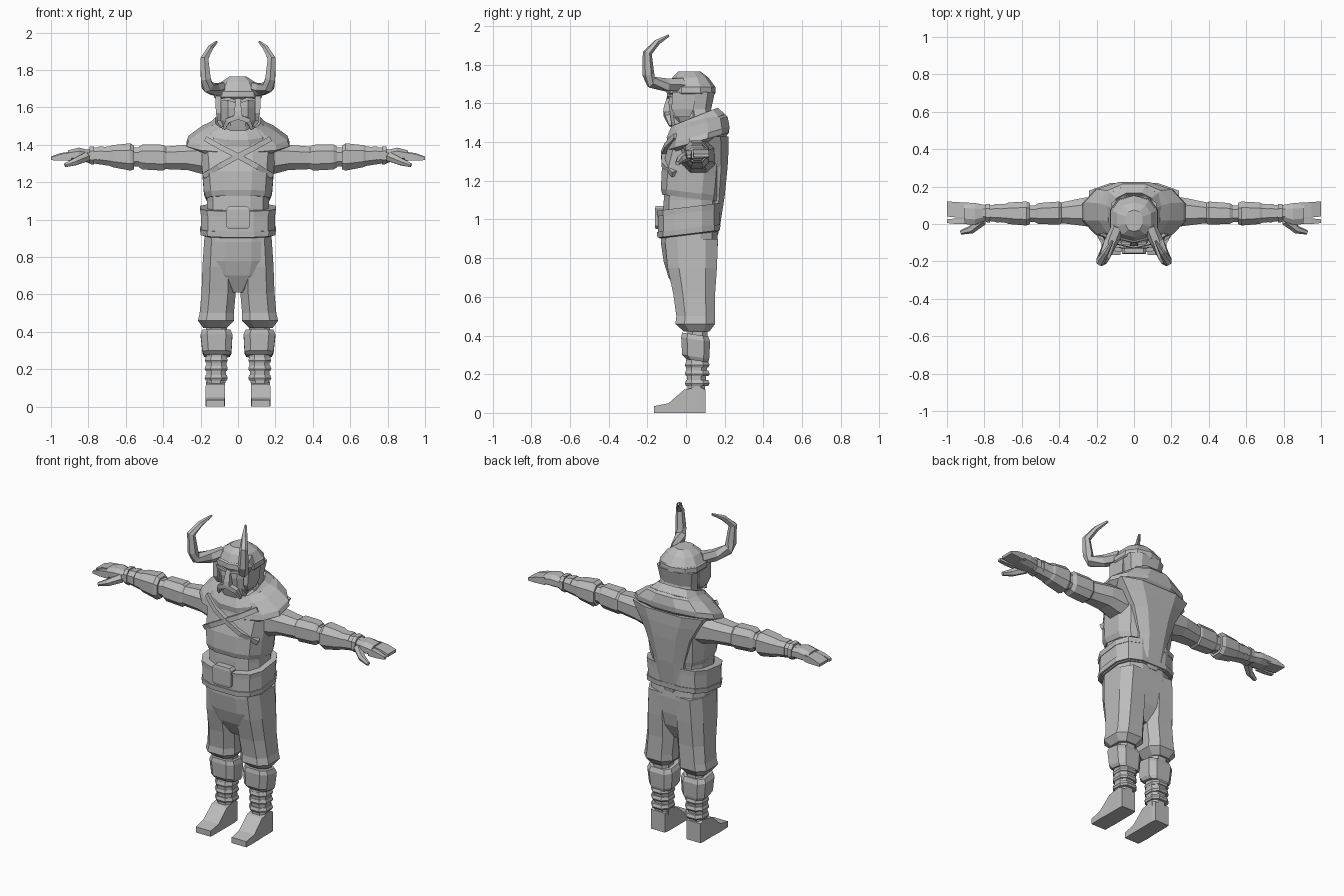
import bpy, bmesh, math
from mathutils import Vector

grey = bpy.data.materials.new("plain_grey")
grey.diffuse_color = (0.5, 0.5, 0.5, 1)


def finish(name, rings, mirror):
    """Skin a list of point rings, cap both ends, optionally mirror over x."""
    bm = bmesh.new()
    rows = [[bm.verts.new(p) for p in r] for r in rings]
    n = len(rows[0])
    for a, b in zip(rows, rows[1:]):
        for i in range(n):
            bm.faces.new((a[i], a[(i + 1) % n], b[(i + 1) % n], b[i]))
    bm.faces.new(rows[0])
    bm.faces.new(rows[-1])
    bmesh.ops.recalc_face_normals(bm, faces=bm.faces)
    me = bpy.data.meshes.new(name)
    bm.to_mesh(me)
    bm.free()
    me.materials.append(grey)
    ob = bpy.data.objects.new(name, me)
    bpy.context.collection.objects.link(ob)
    if mirror:
        ob.modifiers.new("mirror", 'MIRROR')
    return ob


def loft(name, rings, axis='z', n=8, p=0.8, tilt=0, mirror=False):
    """Rings are (position, a0, a1, b0, b1) bounds across the axis."""
    angs = [(i + 0.5) * 2 * math.pi / n for i in range(n)]
    sq = lambda v: math.copysign(abs(v) ** p, v)
    unit = [(sq(math.cos(t)), sq(math.sin(t))) for t in angs]
    mx, my = max(u[0] for u in unit), max(u[1] for u in unit)
    out = []
    for t, a0, a1, b0, b1 in rings:
        row = []
        for u, v in unit:
            a = (a0 + a1) / 2 + (a1 - a0) / 2 * u / mx
            db = (b1 - b0) / 2 * v / my
            b = (b0 + b1) / 2 + db
            row.append({'z': (a, b, t + tilt * db), 'x': (t, a, b), 'y': (a, t, b)}[axis])
        out.append(row)
    return finish(name, out, mirror)


def body(name, rings, **kw):
    """Centred loft, rings are (z, half_width, front, back)."""
    return loft(name, [(z, -w, w, f, b) for z, w, f, b in rings], **kw)


def tube(name, pts, radii, n=4, mirror=False):
    """Sweep a small polygon along a bent path."""
    P = [Vector(q) for q in pts]
    out = []
    for i, q in enumerate(P):
        d = (P[min(i + 1, len(P) - 1)] - P[max(i - 1, 0)]).normalized()
        side = d.cross(Vector((0, 1, 0))).normalized()
        up = side.cross(d)
        out.append([q + radii[i] * (side * math.cos(t) + up * math.sin(t))
                    for t in [(k + 0.5) * 2 * math.pi / n for k in range(n)]])
    return finish(name, out, mirror)


# Trousers
body("trouser_seat", [(.61, .04, -.04, .10), (.70, .15, -.09, .145), (.78, .185, -.115, .16),
                      (.88, .18, -.13, .165), (.97, .175, -.13, .16)], n=12, p=.7)
loft("trouser_leg", [(.42, .06, .185, -.01, .12), (.46, .02, .215, -.055, .15),
                     (.50, .022, .205, -.05, .15), (.61, .012, .195, -.065, .15),
                     (.75, .01, .19, -.095, .16), (.90, .01, .18, -.11, .165)], p=.7, mirror=True)

# Lower legs and boots
loft("shin", [(.10, .07, .165, .01, .095), (.25, .06, .17, .0, .11), (.45, .06, .17, .01, .11)],
     mirror=True)
loft("knee_guard", [(.27, .045, .18, .0, .115), (.29, .035, .19, -.02, .12),
                    (.38, .03, .20, -.025, .125), (.405, .04, .19, -.02, .115)],
     p=.6, tilt=-.15, mirror=True)
for i, z in enumerate((.14, .19, .235)):
    loft(f"shin_wrap_{i + 1}", [(z, .06, .172, .0, .115), (z + .012, .055, .178, -.006, .122),
                                (z + .03, .06, .172, .0, .115)], mirror=True)
loft("boot", [(-.165, .072, .172, 0, .035), (-.09, .07, .175, 0, .05), (-.01, .07, .172, 0, .12),
              (.07, .07, .172, 0, .135), (.10, .075, .17, 0, .12)], axis='y', n=4, mirror=True)

# Torso
body("torso", [(.95, .17, -.12, .155), (1.10, .165, -.115, .165), (1.25, .18, -.105, .18),
               (1.38, .195, -.075, .19), (1.45, .16, -.05, .18), (1.50, .08, -.03, .13)], n=12, p=.7)
body("chest_armour", [(1.11, .17, -.122, .17), (1.14, .182, -.13, .175), (1.24, .19, -.125, .185),
                      (1.35, .20, -.095, .19), (1.40, .19, -.07, .19)], n=12, p=.7, tilt=-.12)

# Belt with its two rims and buckle
body("belt", [(.92, .185, -.135, .165), (.93, .197, -.145, .172), (1.05, .197, -.145, .175),
              (1.06, .185, -.135, .17)], n=12, p=.65, tilt=.12)
for nm, z in (("belt_lower_rim", .925), ("belt_upper_rim", 1.035)):
    body(nm, [(z, .20, -.148, .176), (z + .03, .203, -.15, .178)], n=12, p=.65, tilt=.12)
body("buckle", [(.95, .05, -.158, -.10), (.965, .065, -.16, -.10), (1.055, .065, -.16, -.10),
                (1.07, .05, -.156, -.10)], n=4)

# Crossed chest straps
for nm, s in (("strap_right_down", 1), ("strap_left_down", -1)):
    tube(nm, [(-.17 * s, -.05, 1.43), (-.08 * s, -.098, 1.38), (0, -.115, 1.34),
              (.10 * s, -.112, 1.285), (.18 * s, -.06, 1.235)], [.02] * 5)

# Cape and shoulder mantle
body("cape", [(.92, .045, .10, .165), (.98, .085, .10, .178), (1.12, .105, .08, .20),
              (1.27, .15, .08, .215), (1.36, .20, .06, .22), (1.43, .24, .05, .22)], p=.75)
body("mantle", [(1.385, .235, -.085, .205), (1.405, .275, -.095, .222), (1.435, .265, -.09, .225),
                (1.49, .19, -.085, .215), (1.515, .14, -.075, .19), (1.49, .10, -.05, .15)],
     n=12, p=.9, tilt=.28)
body("collar", [(1.45, .17, -.095, .20), (1.485, .165, -.10, .20), (1.53, .12, -.075, .165),
                (1.50, .09, -.05, .14)], n=12, tilt=.4)

# Arms
loft("upper_arm", [(.14, -.03, .15, 1.23, 1.42), (.27, -.01, .14, 1.265, 1.40),
                   (.39, .005, .115, 1.27, 1.39)], axis='x', mirror=True)
loft("sleeve_cuff", [(.38, .005, .11, 1.275, 1.385), (.40, -.003, .12, 1.262, 1.40),
                     (.51, .0, .112, 1.268, 1.402), (.53, .01, .10, 1.28, 1.39)],
     axis='x', mirror=True)
loft("elbow", [(.51, .01, .10, 1.285, 1.385), (.59, .01, .10, 1.285, 1.385)], axis='x', mirror=True)
loft("forearm_guard", [(.555, .0, .112, 1.27, 1.395), (.575, -.008, .12, 1.262, 1.408),
                       (.67, .0, .115, 1.28, 1.398), (.69, .01, .105, 1.29, 1.39)],
     axis='x', mirror=True)
loft("wrist", [(.67, .005, .11, 1.285, 1.392), (.77, .015, .10, 1.30, 1.385),
               (.81, .02, .10, 1.305, 1.375)], axis='x', mirror=True)
for i, x in enumerate((.72, .77)):
    loft(f"wrist_wrap_{i + 1}", [(x, .008, .108, 1.294, 1.392), (x + .025, .01, .106, 1.297, 1.39)],
         axis='x', mirror=True)

# Hands
loft("palm", [(.79, .02, .10, 1.31, 1.37), (.85, -.005, .112, 1.31, 1.385),
              (.91, .0, .115, 1.315, 1.37)], axis='x', mirror=True)
loft("finger_group", [(.89, .035, .112, 1.32, 1.365), (.95, .035, .118, 1.32, 1.355),
                      (1.0, .04, .12, 1.322, 1.338)], axis='x', n=4, mirror=True)
loft("index_finger", [(.89, .0, .03, 1.315, 1.36), (.95, .0, .03, 1.315, 1.35),
                      (1.0, .005, .025, 1.318, 1.333)], axis='x', n=4, mirror=True)
tube("thumb", [(.81, .02, 1.335), (.87, -.03, 1.31), (.925, -.045, 1.29)], [.028, .022, .012],
     n=6, mirror=True)

# Head and beard
body("face", [(1.46, .06, -.04, .08), (1.53, .095, -.08, .09), (1.60, .10, -.09, .10),
              (1.68, .10, -.085, .10)], p=.7)
body("beard", [(1.40, .045, -.055, .03), (1.43, .07, -.065, .03), (1.50, .075, -.085, .03),
               (1.54, .07, -.095, .03)], p=.7)
tube("moustache", [(-.075, -.08, 1.485), (-.055, -.095, 1.53), (0, -.102, 1.55),
                   (.055, -.095, 1.53), (.075, -.08, 1.485)], [.01, .019, .021, .019, .01])
body("nose", [(1.555, .022, -.118, -.07), (1.58, .02, -.115, -.07), (1.645, .012, -.095, -.07)], n=4)
tube("eyebrow", [(.015, -.09, 1.632), (.05, -.09, 1.645), (.09, -.075, 1.64)],
     [.011, .013, .01], mirror=True)

# Helmet
body("helmet_dome", [(1.655, .122, -.09, .15), (1.69, .12, -.09, .148), (1.735, .09, -.07, .115),
                     (1.765, .045, -.04, .075)], n=10, p=.85)
body("helmet_rim", [(1.648, .122, -.095, .15), (1.655, .128, -.102, .153), (1.685, .126, -.10, .152),
                    (1.69, .12, -.092, .148)], n=10, p=.8)
body("helmet_neck_guard", [(1.49, .115, .02, .15), (1.57, .105, .01, .13), (1.66, .12, .0, .15)], p=.75)
loft("cheek_guard", [(1.53, .09, .108, -.055, .02), (1.57, .09, .118, -.075, .04),
                     (1.66, .09, .122, -.07, .05)], n=4, mirror=True)

# Horns
tube("horn", [(.085, -.02, 1.70), (.125, -.10, 1.695), (.163, -.18, 1.71), (.172, -.195, 1.75),
              (.18, -.20, 1.86), (.15, -.15, 1.915), (.115, -.09, 1.95)],
     [.038, .036, .033, .031, .024, .017, .007], n=6, mirror=True)
